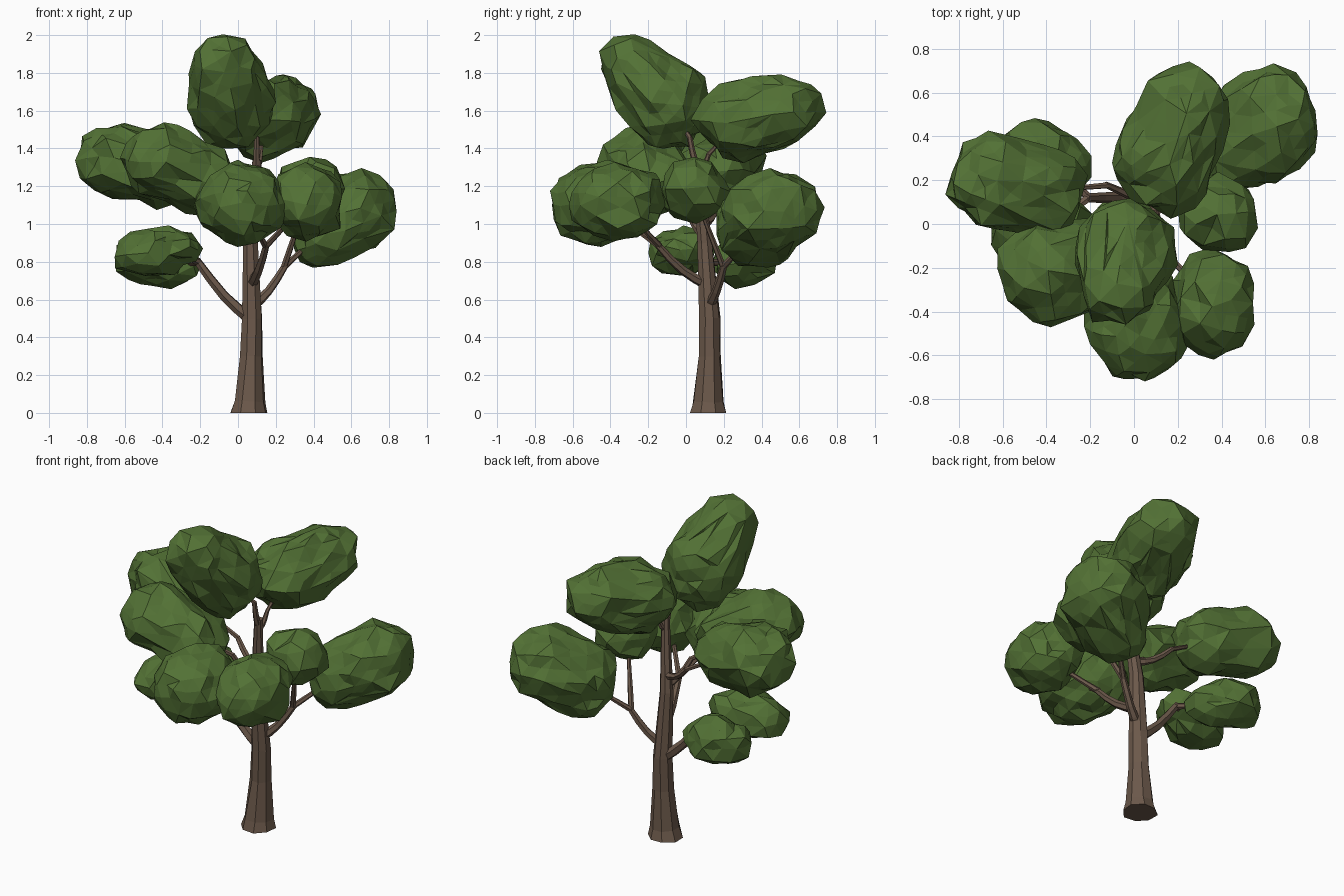
import bpy, bmesh, math, random
from mathutils import Vector, noise

if "Cube" in bpy.data.objects:
    bpy.data.objects.remove(bpy.data.objects["Cube"])

random.seed(7)


def material(name, col):
    m = bpy.data.materials.new(name)
    m.diffuse_color = (*col, 1)
    m.use_nodes = True
    m.node_tree.nodes["Principled BSDF"].inputs["Base Color"].default_value = m.diffuse_color
    return m


BARK = material("bark", (0.15, 0.10, 0.07))
LEAF = material("leaf", (0.085, 0.165, 0.035))
centres = {}


def finish(bm, name, mat):
    bmesh.ops.recalc_face_normals(bm, faces=bm.faces)
    me = bpy.data.meshes.new(name)
    bm.to_mesh(me)
    bm.free()
    me.materials.append(mat)
    ob = bpy.data.objects.new(name, me)
    bpy.context.collection.objects.link(ob)


def tube(name, P, radii, sides):
    """Faceted limb through the points P."""
    bm = bmesh.new()
    rings = []
    for i, p in enumerate(P):
        t = (P[min(i + 1, len(P) - 1)] - P[max(i - 1, 0)]).normalized()
        if p.z == 0:
            t = Vector((0, 0, 1))
        u = Vector((0.3, -0.8, 0.1)).cross(t).normalized()
        v = t.cross(u)
        rings.append([bm.verts.new(p + radii[i] * random.uniform(0.93, 1.07) *
                      (u * math.cos(a) + v * math.sin(a)))
                      for a in (math.tau * k / sides for k in range(sides))])
    for a, b in zip(rings, rings[1:]):
        for k in range(sides):
            n = (k + 1) % sides
            bm.faces.new((a[k], a[n], b[n], b[k]))
    bm.faces.new(rings[0])
    bm.faces.new(rings[-1])
    finish(bm, name, BARK)


def bend(name, a, b, sag, r0, r1):
    """Tapered limb from a to b, sagging at mid length."""
    n = 4
    pts = [a.lerp(b, i / n) - Vector((0, 0, sag * math.sin(math.pi * i / n))) for i in range(n + 1)]
    tube(name, pts, [r0 + (r1 - r0) * i / n for i in range(n + 1)], 6)


def foliage(name, sy, sz, *lumps):
    """Rough faceted clump: hull of jittered balls (x, y, z, r) scaled by sy, sz."""
    bm = bmesh.new()
    for x, y, z, r in lumps:
        c = Vector((x, y, z))
        centres.setdefault(name, c)
        for v in bmesh.ops.create_icosphere(bm, subdivisions=2, radius=1)["verts"]:
            d = (v.co + Vector([random.uniform(-.12, .12) for _ in range(3)])).normalized()
            v.co = c + d * Vector((r, r * sy, r * sz)) * random.uniform(0.97, 1.08)
    for e in list(bm.edges):
        bm.edges.remove(e)
    bmesh.ops.convex_hull(bm, input=bm.verts)
    bmesh.ops.delete(bm, geom=[v for v in bm.verts if not v.link_faces], context="VERTS")
    # Break up long facets and roughen
    long = [e for e in bm.edges if e.calc_length() > 0.13]
    bmesh.ops.subdivide_edges(bm, edges=long, cuts=1)
    bmesh.ops.triangulate(bm, faces=bm.faces)
    bm.normal_update()
    for v in bm.verts:
        v.co += v.normal * (0.03 * noise.noise(v.co * 7) + random.uniform(-0.018, 0.012))
    finish(bm, name + "_foliage", LEAF)


# Foliage clumps
foliage("crown", 0.95, 1.03, (-0.045, -0.1, 1.64, .235), (-0.075, -0.29, 1.82, .18))
foliage("back", 1, 0.88, (0.14, 0.29, 1.55, .235), (0.23, 0.51, 1.6, .215))
foliage("right", 1.22, 1.05, (0.46, 0.38, 0.97, .19), (0.63, 0.47, 1.07, .215))
foliage("inner_right", 1, 1, (0.38, 0.04, 1.18, .175))
foliage("front_right", 1.3, 1.1, (0.37, -0.36, 1.12, .195))
foliage("front", 1.2, 0.92, (0.02, -0.45, 1.11, .235), (-0.06, -0.38, 1.1, .18))
foliage("left_front", 1.1, 0.9, (-0.40, -0.22, 1.33, .215), (-0.19, -0.2, 1.23, .195))
foliage("left", 1, 0.93, (-0.42, 0.15, 1.28, .2), (-0.64, 0.19, 1.34, .215))
foliage("low_front", 0.88, 0.7, (-0.36, 0, 0.87, .16), (-0.48, -0.04, 0.84, .175))
foliage("low_back", 0.9, 0.8, (-0.34, 0.27, 0.79, .15), (-0.46, 0.32, 0.82, .18))

# Trunk
trunk = [Vector(p) for p in ((0.055, 0.12, 0), (0.06, 0.12, 0.06), (0.07, 0.125, 0.3),
                             (0.075, 0.125, 0.5), (0.065, 0.10, 0.9), (0.1, 0.06, 1.34))]
tube("trunk", trunk, [.1, .085, .062, .058, .042, .024], 8)


def on_trunk(z):
    for a, b in zip(trunk, trunk[1:]):
        if z <= b.z:
            return a.lerp(b, (z - a.z) / (b.z - a.z))


def limb(name, z, r, fork, *targets):
    """Limb leaves the trunk at z, forks, and each fork ends inside a clump."""
    a, f = on_trunk(z), Vector(fork)
    bend(name + "_limb", a, f, 0.03, r, r * 0.62)
    for t in targets:
        bend(t + "_fork", f - (f - a) * 0.04, centres[t], 0.0, r * 0.6, r * 0.3)


# Limbs
limb("low_left", 0.49, .034, (-0.22, 0.12, 0.81), "low_front", "low_back")
limb("right_side", 0.57, .03, (0.25, 0.2, 0.78), "inner_right", "right")
limb("front_side", 0.68, .03, (0.15, -0.15, 0.89), "front", "front_right")
limb("left_side", 1.0, .024, (-0.13, 0.18, 1.12), "left")
limb("left_front_side", 0.94, .024, (-0.04, 0, 1.1), "left_front")
limb("crown_top", 1.3, .022, (0.1, 0.02, 1.46), "crown")
limb("back_top", 1.28, .02, (0.12, 0.12, 1.37), "back")
